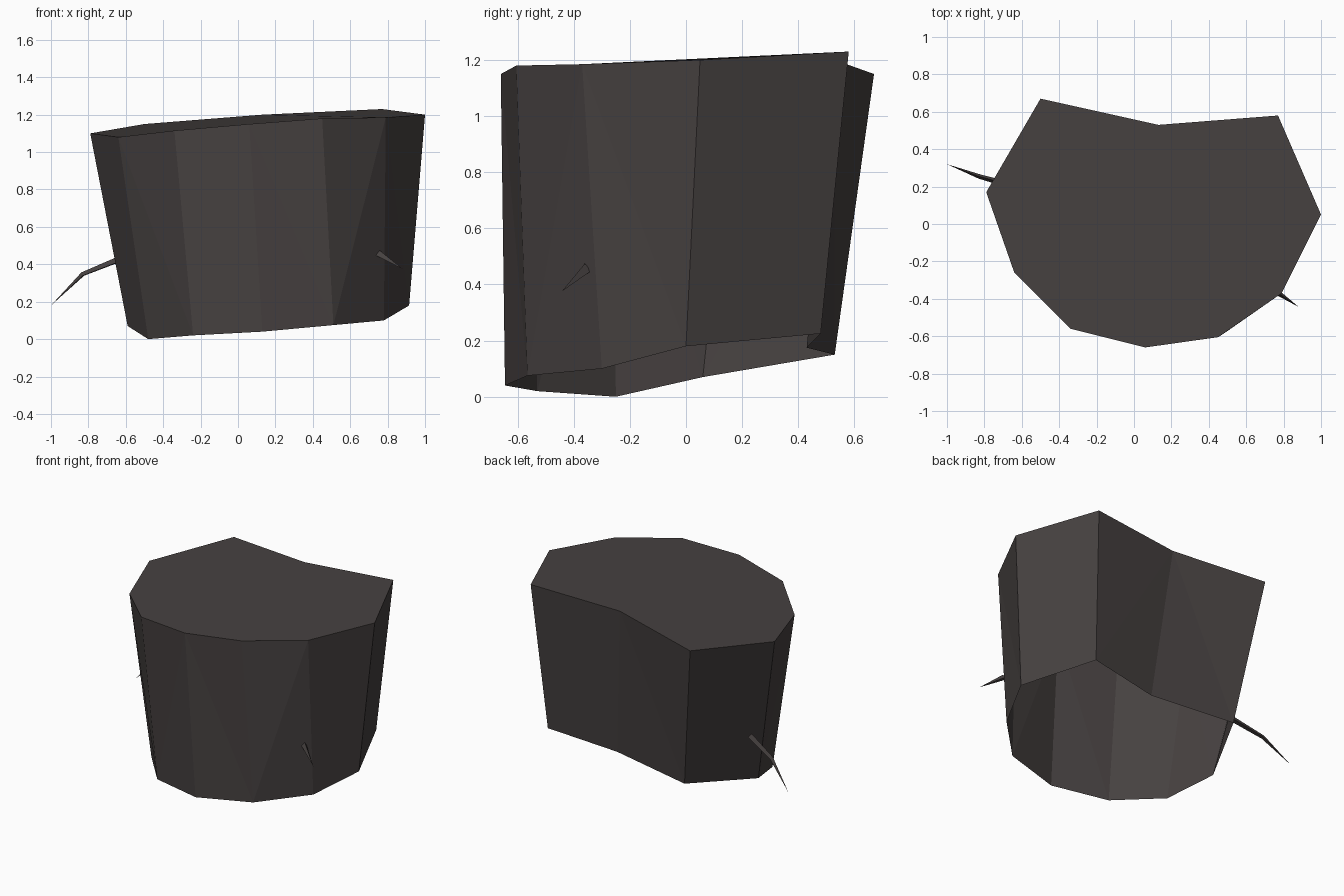
import bpy, bmesh, math
from mathutils import Vector

if "Cube" in bpy.data.objects:
    bpy.data.objects.remove(bpy.data.objects["Cube"])

bark = bpy.data.materials.new("dark_bark")
bark.diffuse_color = (0.062, 0.053, 0.052, 1)
bark.use_nodes = True
bark.node_tree.nodes["Principled BSDF"].inputs["Base Color"].default_value = bark.diffuse_color


def finish(bm, name):
    mesh = bpy.data.meshes.new(name)
    bm.to_mesh(mesh)
    bm.free()
    mesh.materials.append(bark)
    bpy.context.collection.objects.link(bpy.data.objects.new(name, mesh))


# Stump: ten-sided tapered shell, closed on top and open underneath
TOP = [(-.5, .67, 1.15), (.13, .53, 1.2), (.77, .58, 1.23), (1, .05, 1.2),
       (.79, -.37, 1.185), (.45, -.605, 1.18), (.06, -.66, 1.15),
       (-.34, -.56, 1.115), (-.64, -.26, 1.08), (-.79, .17, 1.1)]
BOTTOM = [(-.36, .53, .15), (.22, .43, .175), (.71, .48, .225), (.915, 0, .18),
          (.78, -.3, .1), (.51, -.565, .075), (.13, -.645, .04),
          (-.24, -.53, .02), (-.48, -.25, 0), (-.59, .06, .07)]
bm = bmesh.new()
t = [bm.verts.new(p) for p in TOP]
b = [bm.verts.new(p) for p in BOTTOM]
bm.faces.new(t[::-1])
for i in range(10):
    j = (i + 1) % 10
    if i in (1, 2, 4, 6, 8):    # direction of the facet diagonal
        tris = ((t[i], t[j], b[j]), (t[i], b[j], b[i]))
    else:
        tris = ((t[i], t[j], b[i]), (t[j], b[j], b[i]))
    for f in tris:
        bm.faces.new(f)
bmesh.ops.recalc_face_normals(bm, faces=bm.faces)
if bm.faces[:][0].normal.z < 0:
    bmesh.ops.reverse_faces(bm, faces=bm.faces)
finish(bm, "stump")


# Thorn twigs: three-sided spikes along a path, ending in a point
def twig(name, path, radii):
    bm = bmesh.new()
    path = [Vector(p) for p in path]
    axis = (path[-1] - path[0]).normalized()
    side = axis.cross(Vector((0, 0, 1))).normalized()
    up = side.cross(axis)
    rings = []
    for p, r in zip(path, radii):
        rings.append([bm.verts.new(p + r * (side * math.cos(a) + up * math.sin(a)))
                      for a in (math.radians(90 + 120 * k) for k in range(3))])
    tip = bm.verts.new(path[-1])
    bm.faces.new(rings[0])
    for k in range(3):
        m = (k + 1) % 3
        for r0, r1 in zip(rings, rings[1:]):
            bm.faces.new((r0[k], r0[m], r1[m], r1[k]))
        bm.faces.new((rings[-1][k], rings[-1][m], tip))
    bmesh.ops.recalc_face_normals(bm, faces=bm.faces)
    finish(bm, name)


twig("left_twig", [(-.63, .2, .425), (-.83, .255, .345), (-1, .32, .18)], (.02, .014))
twig("right_twig", [(.75, -.355, .457), (.88, -.443, .375)], (.02,))
